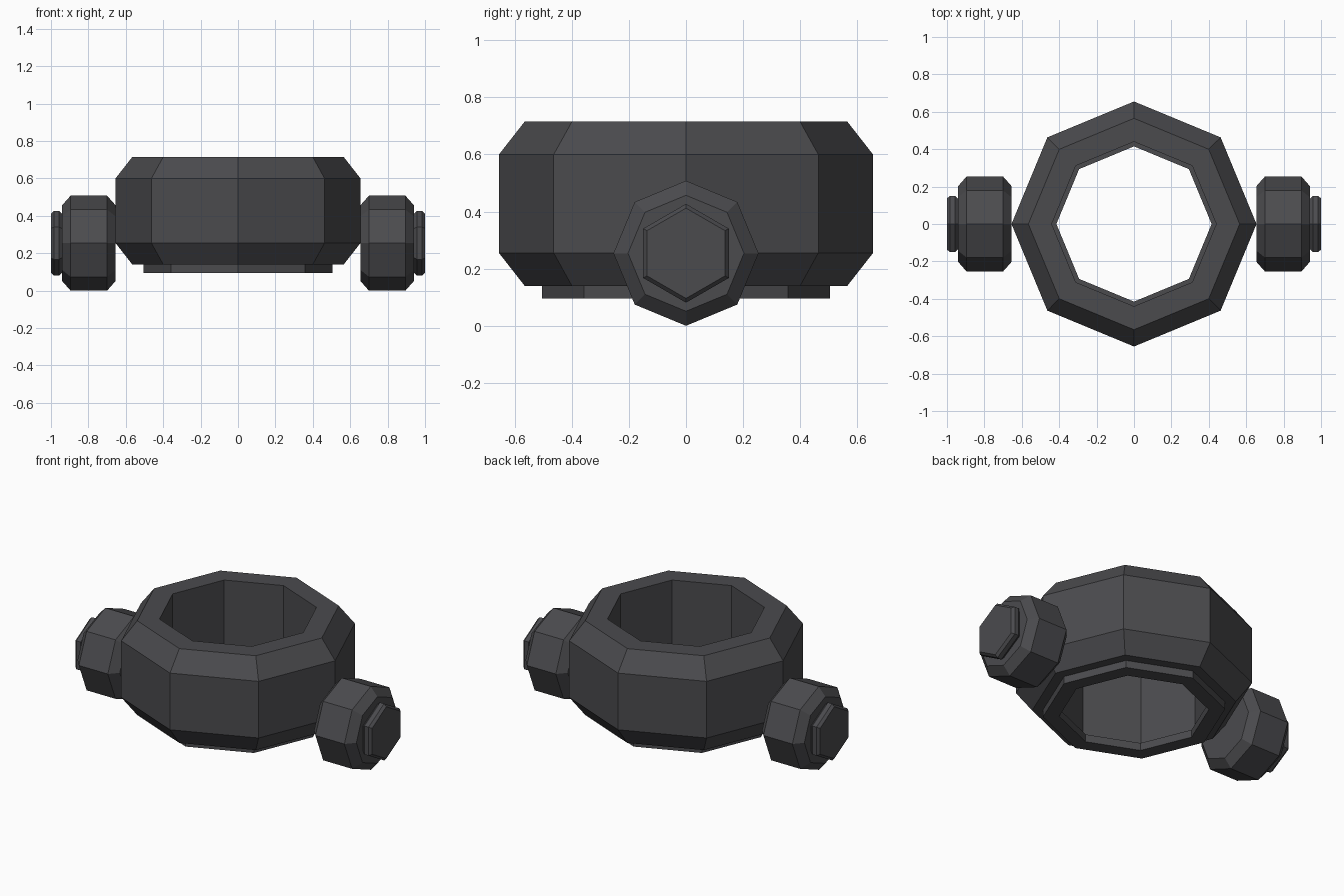
import bpy, bmesh
from math import cos, sin, tau
from mathutils import Matrix

cube = bpy.data.objects.get("Cube")
if cube:
    bpy.data.objects.remove(cube, do_unlink=True)

# One dark metal for everything
metal = bpy.data.materials.new("dark_grey_metal")
metal.use_nodes = True
colour = (0.07, 0.07, 0.076, 1)
metal.diffuse_color = colour
metal.node_tree.nodes["Principled BSDF"].inputs["Base Color"].default_value = colour


def turned(name, profile, sides, hollow, place=Matrix()):
    """Sweep (radius, height) points round z; hollow joins last ring to first, otherwise ends are capped."""
    bm = bmesh.new()
    rings = [[bm.verts.new((r * cos(tau * i / sides), r * sin(tau * i / sides), h))
              for i in range(sides)] for r, h in profile]
    pairs = list(zip(rings, rings[1:]))
    if hollow:
        pairs.append((rings[-1], rings[0]))
    else:
        bm.faces.new(rings[0])
        bm.faces.new(rings[-1])
    for a, b in pairs:
        for i in range(sides):
            j = (i + 1) % sides
            bm.faces.new((a[i], a[j], b[j], b[i]))
    bm.transform(place)
    bmesh.ops.recalc_face_normals(bm, faces=bm.faces)
    mesh = bpy.data.meshes.new(name)
    bm.to_mesh(mesh)
    bm.free()
    mesh.materials.append(metal)
    obj = bpy.data.objects.new(name, mesh)
    bpy.context.collection.objects.link(obj)
    return obj


# Main eight-sided ring with bevelled outer edges
turned("ring_body", [(0.44, 0.14), (0.565, 0.14), (0.655, 0.255),
                     (0.655, 0.60), (0.565, 0.715), (0.44, 0.715)], 8, True)

# Narrow collar under the ring
turned("bottom_collar", [(0.415, 0.095), (0.505, 0.095),
                         (0.505, 0.142), (0.415, 0.142)], 8, True)

# Side knobs, each with a hexagonal bolt head; local z points outwards, local x points up
for side, sign in (("left", 1), ("right", -1)):
    outward = Matrix(((0, 0, sign, 0), (0, 1, 0, 0), (1, 0, 0, 0.254), (0, 0, 0, 1)))
    turned(side + "_knob", [(0.203, 0.655), (0.254, 0.70),
                            (0.254, 0.895), (0.203, 0.94)], 8, False, outward)
    turned(side + "_bolt_head", [(0.158, 0.935), (0.158, 0.942), (0.173, 0.957),
                                 (0.173, 0.985), (0.158, 1.0)], 6, False, outward)
